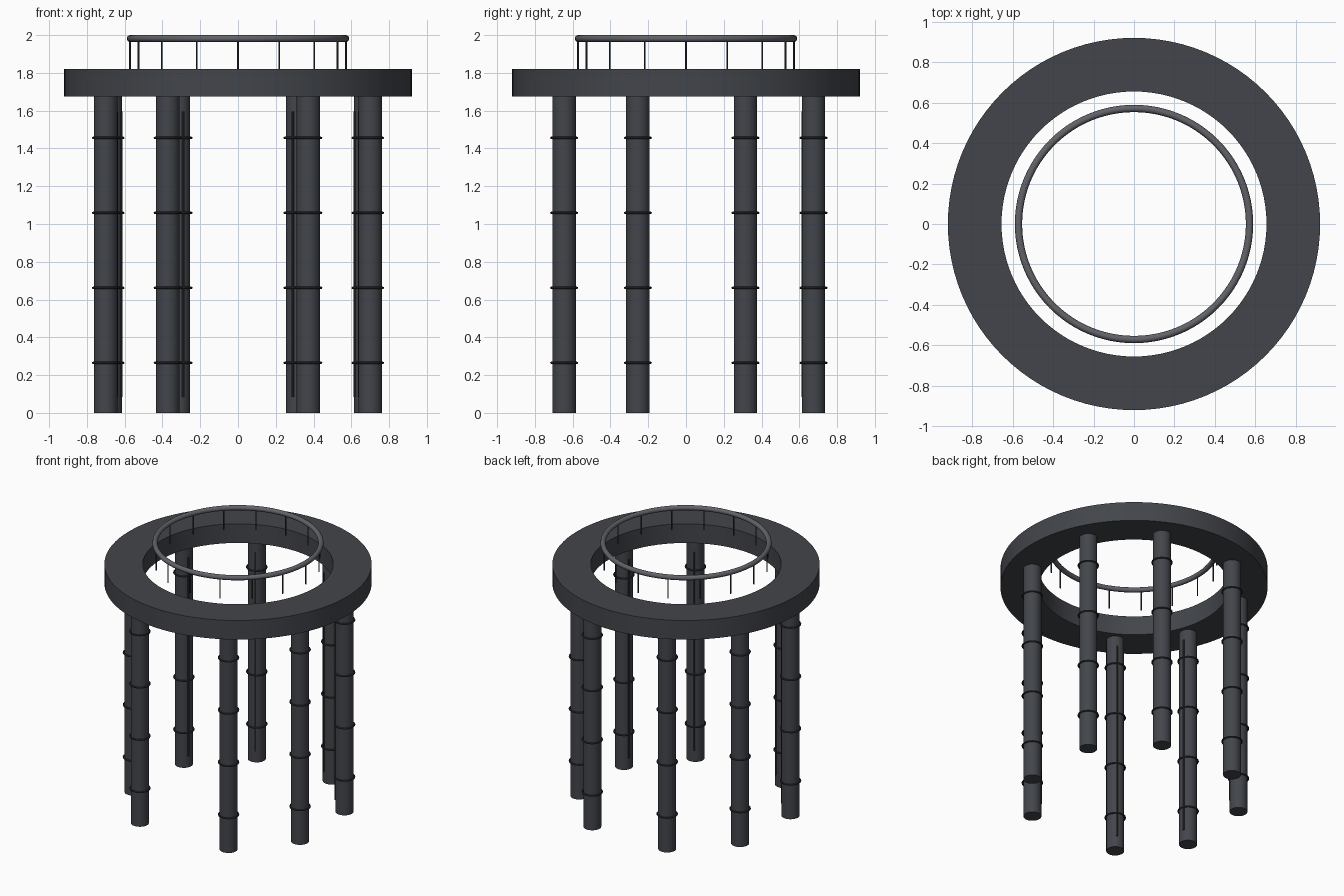
import bpy, math
from math import cos, sin, radians, tau

if "Cube" in bpy.data.objects:
    bpy.data.objects.remove(bpy.data.objects["Cube"])


def material(name, rgb):
    m = bpy.data.materials.new(name)
    m.diffuse_color = (*rgb, 1)
    m.use_nodes = True
    m.node_tree.nodes["Principled BSDF"].inputs["Base Color"].default_value = m.diffuse_color
    return m


DARK = material("dark_stone", (0.055, 0.06, 0.07))
BLACK = material("dark_trim", (0.03, 0.032, 0.037))
METAL = material("rail_metal", (0.12, 0.125, 0.14))


def finish(name, mat):
    ob = bpy.context.object
    ob.name = name
    ob.data.materials.append(mat)
    bpy.ops.object.shade_smooth_by_angle(angle=radians(35))
    return ob


def cylinder(name, x, y, z0, z1, r, sides, mat):
    bpy.ops.mesh.primitive_cylinder_add(vertices=sides, radius=r, depth=z1 - z0,
                                        location=(x, y, (z0 + z1) / 2))
    return finish(name, mat)


def torus(name, x, y, z, major, minor, segs, sides, mat):
    bpy.ops.mesh.primitive_torus_add(location=(x, y, z), major_radius=major, minor_radius=minor,
                                     major_segments=segs, minor_segments=sides)
    return finish(name, mat)


# Ring slab: rectangular profile swept round the axis
N = 96
profile = [(0.655, 1.675), (0.92, 1.675), (0.92, 1.82), (0.655, 1.82)]
verts = [(r * cos(tau * i / N), r * sin(tau * i / N), z) for i in range(N) for r, z in profile]
faces = [(i * 4 + k, (i + 1) % N * 4 + k, (i + 1) % N * 4 + (k + 1) % 4, i * 4 + (k + 1) % 4)
         for i in range(N) for k in range(4)]
mesh = bpy.data.meshes.new("ring_slab")
mesh.from_pydata(verts, [], faces)
slab = bpy.data.objects.new("ring_slab", mesh)
bpy.context.collection.objects.link(slab)
bpy.ops.object.select_all(action='DESELECT')
slab.select_set(True)
bpy.context.view_layer.objects.active = slab
finish("ring_slab", DARK)

# Columns, unevenly spaced but mirrored in x, with bands and an inner rod
for n, deg in enumerate((25, 65, 115, 155, 200, 240, 300, 340), 1):
    c, s = cos(radians(deg)), sin(radians(deg))
    x, y = 0.745 * c, 0.745 * s
    cylinder(f"column_{n}", x, y, 0, 1.68, 0.062, 32, DARK)
    for k in range(4):
        torus(f"column_{n}_band_{k + 1}", x, y, 0.265 + 0.397 * k, 0.068, 0.006, 32, 8, BLACK)
    cylinder(f"column_{n}_rod", 0.683 * c, 0.683 * s, 0.085, 1.595, 0.007, 10, BLACK)

# Round handrail with thin posts
torus("handrail", 0, 0, 1.982, 0.571, 0.018, 96, 16, METAL)
for i in range(16):
    a = tau * i / 16
    cylinder(f"rail_post_{i + 1}", 0.571 * cos(a), 0.571 * sin(a), 1.82, 1.975, 0.005, 10, BLACK)
